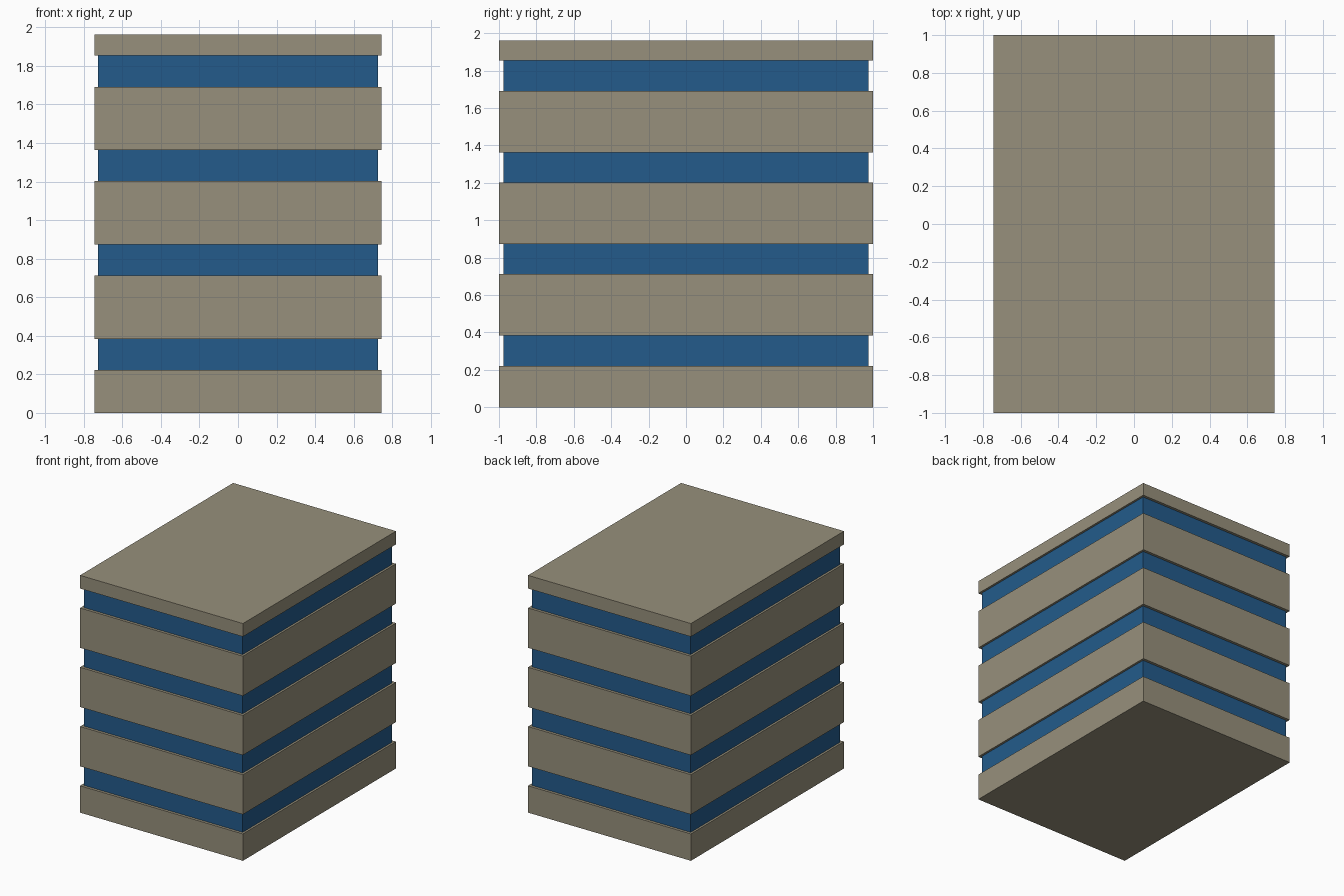
import bpy
import bmesh

if "Cube" in bpy.data.objects:
    bpy.data.objects.remove(bpy.data.objects["Cube"])


def material(name, rgb):
    m = bpy.data.materials.new(name)
    m.diffuse_color = (*rgb, 1)
    m.use_nodes = True
    m.node_tree.nodes["Principled BSDF"].inputs["Base Color"].default_value = m.diffuse_color
    return m


concrete = material("beige concrete", (0.31, 0.28, 0.20))
glass = material("blue glass", (0.017, 0.105, 0.26))


def block(name, hx, hy, z0, z1, mat):
    """Box centred on x = y = 0 between two heights."""
    bm = bmesh.new()
    bmesh.ops.create_cube(bm, size=1)
    for v in bm.verts:
        v.co = (v.co.x * 2 * hx, v.co.y * 2 * hy, z0 if v.co.z < 0 else z1)
    me = bpy.data.meshes.new(name)
    bm.to_mesh(me)
    bm.free()
    me.materials.append(mat)
    ob = bpy.data.objects.new(name, me)
    bpy.context.collection.objects.link(ob)
    return ob


STOREY, FLOORS = 0.49, 4
SILL, HEAD, TOP = 0.222, 0.383, 1.962

# Concrete bands: base, spandrels between storeys, roof parapet
block("base_band", 0.745, 1.0, 0, SILL, concrete)
for i in range(FLOORS):
    z = i * STOREY
    last = i == FLOORS - 1
    # Recessed window strip
    block(f"window_strip_{i + 1}", 0.727, 0.977, z + SILL, z + HEAD, glass)
    block("roof_band" if last else f"spandrel_band_{i + 1}", 0.745, 1.0,
          z + HEAD, TOP if last else z + STOREY + SILL, concrete)
